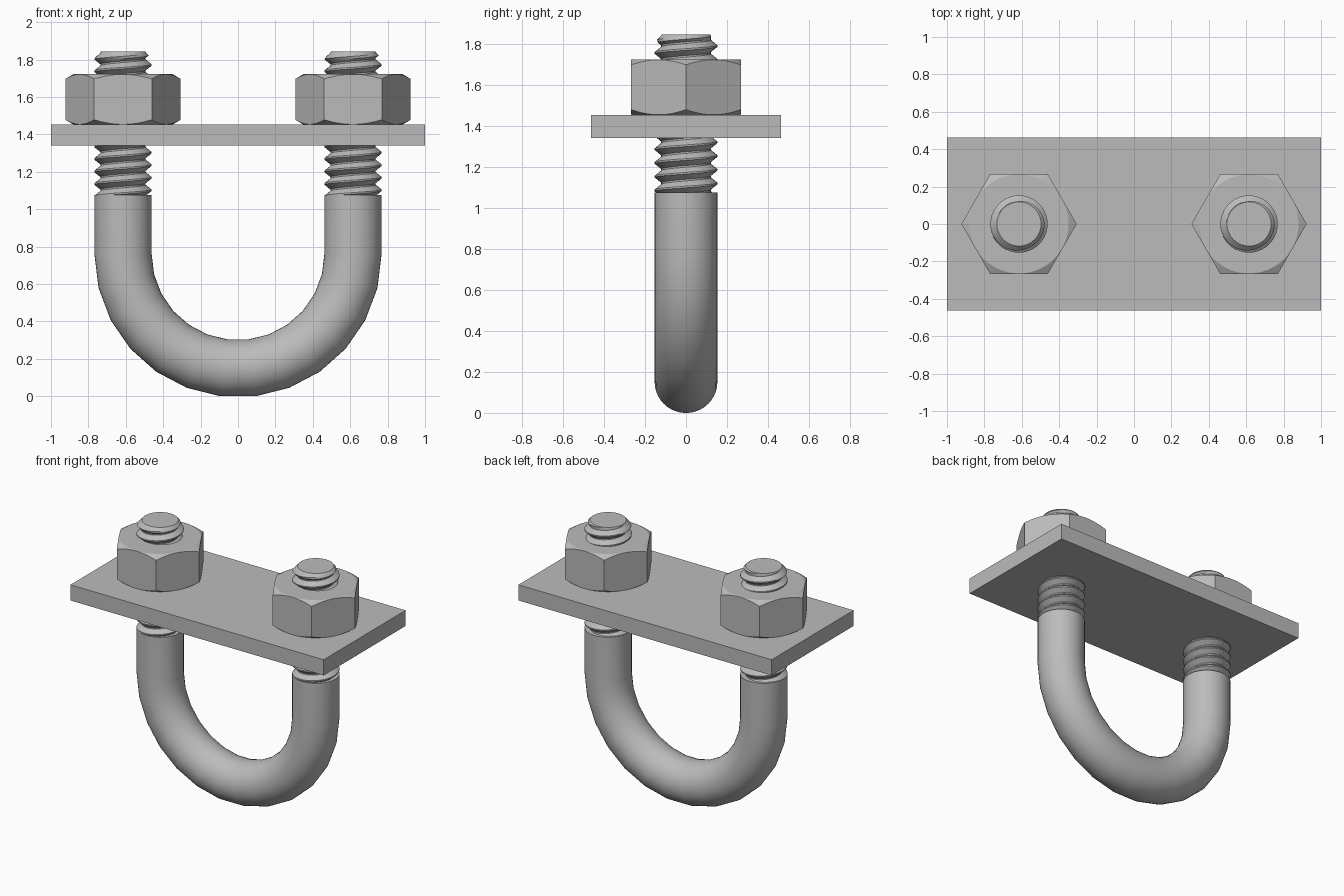
import bpy, bmesh, math

cube = bpy.data.objects.get("Cube")
if cube:
    bpy.data.objects.remove(cube, do_unlink=True)

TAU = 2 * math.pi
LEG_X, ROD_R = 0.615, 0.153
ARC_Z, ROD_TOP, TOP = 0.762, 1.075, 1.843
PLATE_Z, PLATE_TOP, NUT_TOP = 1.34, 1.452, 1.722

steel = bpy.data.materials.new("grey_steel")
steel.use_nodes = True
GREY = (0.5, 0.5, 0.5, 1)
steel.diffuse_color = GREY
steel.node_tree.nodes["Principled BSDF"].inputs["Base Color"].default_value = GREY


def finish(name, bm, smooth=True):
    bmesh.ops.recalc_face_normals(bm, faces=bm.faces)
    mesh = bpy.data.meshes.new(name)
    bm.to_mesh(mesh)
    bm.free()
    mesh.materials.append(steel)
    ob = bpy.data.objects.new(name, mesh)
    bpy.context.collection.objects.link(ob)
    if smooth:
        bpy.ops.object.select_all(action='DESELECT')
        ob.select_set(True)
        bpy.context.view_layer.objects.active = ob
        bpy.ops.object.shade_smooth_by_angle(angle=math.radians(30))
    return ob


def skin(bm, rings, closed):
    """Join neighbouring rings of vertices with quads."""
    for a, b in zip(rings, rings[1:]):
        n = len(a)
        for i in range(n if closed else n - 1):
            j = (i + 1) % n
            bm.faces.new((a[i], a[j], b[j], b[i]))


# U-shaped rod: round section swept down one leg, round the bend and up
def u_rod():
    bm = bmesh.new()
    steps, sides = 13, 40
    path = [(-LEG_X, ROD_TOP, math.pi)]
    for k in range(steps + 1):
        a = math.pi + math.pi * k / steps
        path.append((LEG_X * math.cos(a), ARC_Z + LEG_X * math.sin(a), a))
    path.append((LEG_X, ROD_TOP, TAU))
    rings = []
    for x, z, a in path:
        ring = []
        for s in range(sides):
            t = TAU * s / sides
            out = ROD_R * math.cos(t)
            ring.append(bm.verts.new((x + out * math.cos(a), ROD_R * math.sin(t),
                                      z + out * math.sin(a))))
        rings.append(ring)
    skin(bm, rings, True)
    bm.faces.new(rings[0])
    bm.faces.new(rings[-1])
    finish("u_rod", bm)


# Right-handed helical thread with a chamfered tip
def thread(name, x):
    bm = bmesh.new()
    pitch, root, crest_z, cols = 0.067, 0.121, 1.302, 40
    z0, tip_r = ROD_TOP - 0.01, 0.118
    phases = (0.0, 0.06, 0.25, 0.44, 0.56, 0.75, 0.94)
    first = math.floor((z0 - crest_z) / pitch) - 2
    last = math.ceil((TOP - crest_z) / pitch) + 2
    columns = []
    for c in range(cols + 1):
        t = TAU * c / cols
        col = []
        for turn in range(first, last):
            for ph in phases:
                z = crest_z + pitch * (turn + ph + c / cols)
                z = min(max(z, z0), TOP)
                f = ((z - crest_z) / pitch - c / cols) % 1.0
                d = min(f, 1 - f)
                k = min(max((d - 0.06) / 0.38, 0), 1)
                r = ROD_R + (root - ROD_R) * k
                r = min(r, tip_r + (TOP - z) * 0.9)
                col.append(bm.verts.new((x + r * math.cos(t), r * math.sin(t), z)))
        columns.append(col)
    skin(bm, columns, False)
    bmesh.ops.remove_doubles(bm, verts=bm.verts, dist=0.0004)
    bmesh.ops.holes_fill(bm, edges=[e for e in bm.edges if e.is_boundary], sides=0)
    finish(name, bm)


# Hexagonal nut with conical chamfers on both ends
def nut(name, x):
    bm = bmesh.new()
    flat_r, per_side = 0.267, 8
    n = 6 * per_side
    rings = [[], [], [], []]
    for i in range(n):
        t = TAU * i / n
        off = (t % (math.pi / 3)) - math.pi / 6
        h = flat_r / math.cos(off)
        drop = (h - flat_r) * 0.6 + 0.001
        for ring, r, z in zip(rings, (flat_r - 0.002, h, h, flat_r - 0.002),
                              (PLATE_TOP, PLATE_TOP + drop, NUT_TOP - drop, NUT_TOP)):
            ring.append(bm.verts.new((x + r * math.cos(t), r * math.sin(t), z)))
    skin(bm, rings[:2], True)
    skin(bm, rings[2:], True)
    for s in range(6):
        ids = [(s * per_side + k) % n for k in range(per_side + 1)]
        bm.faces.new([rings[1][i] for i in ids] + [rings[2][i] for i in reversed(ids)])
    bm.faces.new(rings[0])
    bm.faces.new(rings[3])
    finish(name, bm, smooth=False)


# Flat clamp plate
def plate():
    bm = bmesh.new()
    bmesh.ops.create_cube(bm, size=1)
    for v in bm.verts:
        v.co = (v.co.x * 2, v.co.y * 0.924,
                (PLATE_Z + PLATE_TOP) / 2 + v.co.z * (PLATE_TOP - PLATE_Z))
    finish("clamp_plate", bm, smooth=False)


u_rod()
plate()
for side, x in (("left", LEG_X), ("right", -LEG_X)):
    thread(side + "_thread", x)
    nut(side + "_nut", x)
